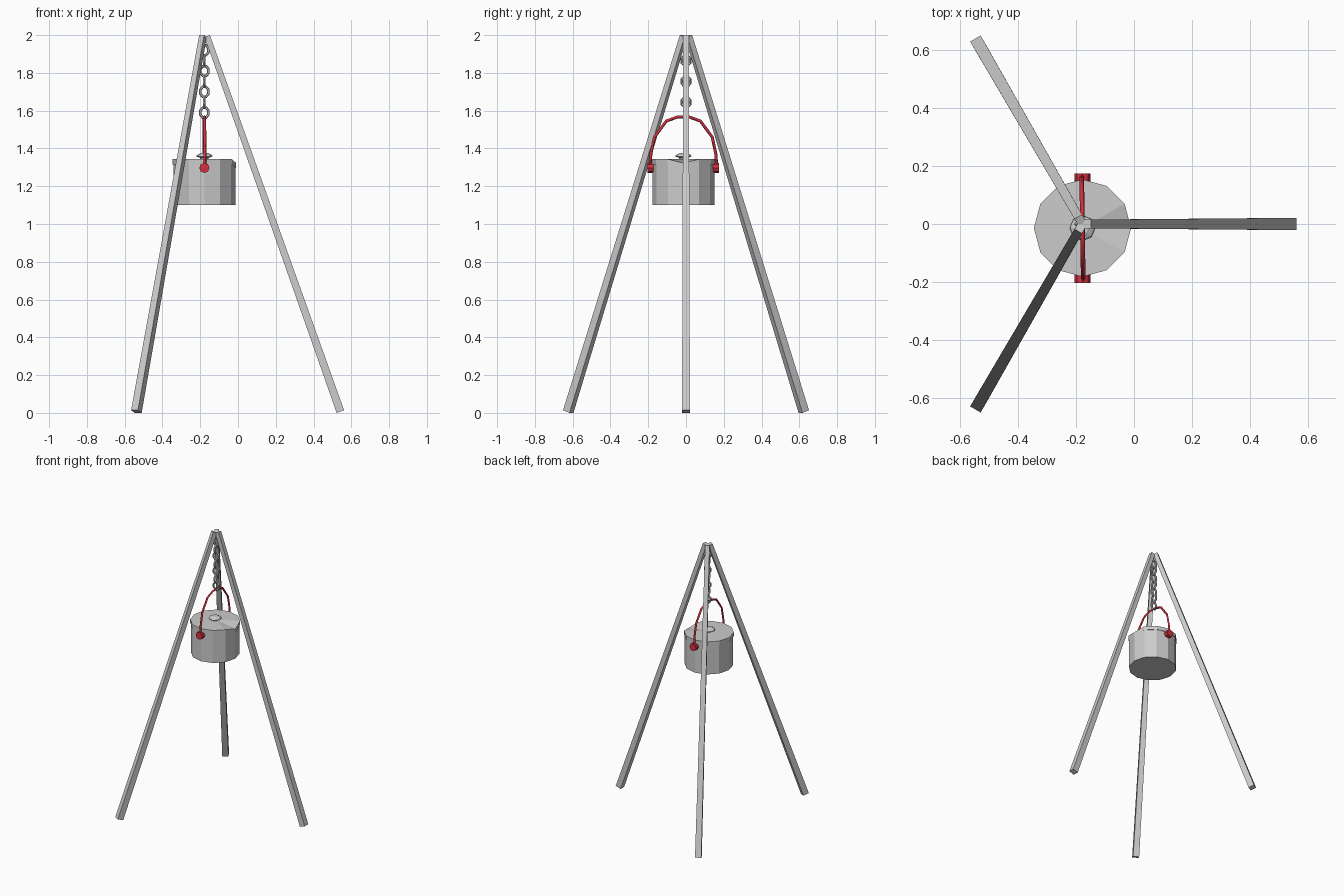
import bpy, bmesh
from math import sin, cos, pi, radians
from mathutils import Vector, Matrix

if "Cube" in bpy.data.objects:
    bpy.data.objects.remove(bpy.data.objects["Cube"])

AX = -0.178            # tripod axis
PY = -0.014            # pot centre in y

red = bpy.data.materials.new("red_paint")
red.diffuse_color = (0.65, 0.03, 0.05, 1)
red.use_nodes = True
red.node_tree.nodes["Principled BSDF"].inputs["Base Color"].default_value = red.diffuse_color


def finish(bm, name, mat=None):
    bmesh.ops.recalc_face_normals(bm, faces=bm.faces[:])
    me = bpy.data.meshes.new(name)
    bm.to_mesh(me)
    bm.free()
    ob = bpy.data.objects.new(name, me)
    bpy.context.collection.objects.link(ob)
    if mat:
        me.materials.append(mat)
    return ob


def skin(bm, rings, closed=False):
    """Join rings of points into a surface, capping the ends unless closed."""
    vs = [[bm.verts.new(p) for p in r] for r in rings]
    n = len(vs[0])
    for i in range(len(vs) if closed else len(vs) - 1):
        a, b = vs[i], vs[(i + 1) % len(vs)]
        for j in range(n):
            k = (j + 1) % n
            bm.faces.new((a[j], a[k], b[k], b[j]))
    if not closed:
        bm.faces.new(vs[0])
        bm.faces.new(vs[-1])


def lathe(name, profile, sides):
    bm = bmesh.new()
    skin(bm, [[(AX + r * cos(2 * pi * j / sides), PY + r * sin(2 * pi * j / sides), z)
               for j in range(sides)] for r, z in profile])
    return finish(bm, name)


# Three tapered square legs
for i, name in enumerate(("right_leg", "back_leg", "front_leg")):
    a = radians(120 * i)
    out = Vector((cos(a), sin(a), 0))
    foot = Vector((AX, 0, 0.007)) + out * 0.72
    top = Vector((AX, 0, 1.995)) + out * 0.015
    t = Vector((-sin(a), cos(a), 0))
    n = t.cross((top - foot).normalized())
    bm = bmesh.new()
    skin(bm, [[c + t * h * u + n * h * v for u, v in ((-1, -1), (1, -1), (1, 1), (-1, 1))]
              for c, h in ((foot, 0.021), (top, 0.015))])
    finish(bm, name)

# Pot body, lid with one bent-down edge, and knob
lathe("pot", [(0.164, 1.10), (0.164, 1.315)], 12)
lid = lathe("lid", [(0.168, 1.315), (0.168, 1.343), (0.03, 1.345)], 12)
for v in lid.data.vertices:
    if v.co.x > AX + 0.16:
        v.co.z -= 0.02
lathe("lid_knob", [(0.022, 1.34), (0.022, 1.35), (0.044, 1.358), (0.04, 1.365), (0.02, 1.375)], 8)

# Round lugs on the pot sides
for s, name in ((-1, "front_lug"), (1, "back_lug")):
    bm = bmesh.new()
    m = Matrix.Translation((AX, PY + s * 0.172, 1.297)) @ Matrix.Rotation(pi / 2, 4, 'X')
    bmesh.ops.create_cone(bm, cap_ends=True, segments=8, radius1=0.027, radius2=0.027,
                          depth=0.034, matrix=m)
    finish(bm, name, red)

# Bail handle arching over the pot
half = [(0.177, 1.30), (0.172, 1.37), (0.153, 1.46), (0.09, 1.545), (0.03, 1.567)]
path = [(-y, z) for y, z in half] + half[::-1]
cu = bpy.data.curves.new("bail_handle", 'CURVE')
cu.dimensions = '3D'
cu.bevel_depth = 0.008
cu.bevel_resolution = 0
cu.use_fill_caps = True
sp = cu.splines.new('POLY')
sp.points.add(len(path) - 1)
for p, (y, z) in zip(sp.points, path):
    p.co = (AX - y * 0.015, PY + y, z, 1)
cu.materials.append(red)
bpy.context.collection.objects.link(bpy.data.objects.new("bail_handle", cu))

# Chain of alternating eight-sided links
for k in range(7):
    c = Vector((AX, 0, 1.59 + 0.055 * k))
    side = Vector((1, 0, 0)) if k % 2 == 0 else Vector((0, 1, 0))
    up = Vector((0, 0, 1))
    nrm = side.cross(up)
    rings = []
    for j in range(8):
        a = 2 * pi * (j + 0.5) / 8
        d = side * cos(a) + up * sin(a)
        mid = c + side * 0.023 * cos(a) + up * 0.028 * sin(a)
        rings.append([mid + 0.0075 * (d * cos(b) + nrm * sin(b))
                      for b in (pi * q / 3 for q in range(6))])
    bm = bmesh.new()
    skin(bm, rings, closed=True)
    finish(bm, f"chain_link_{k + 1}")
